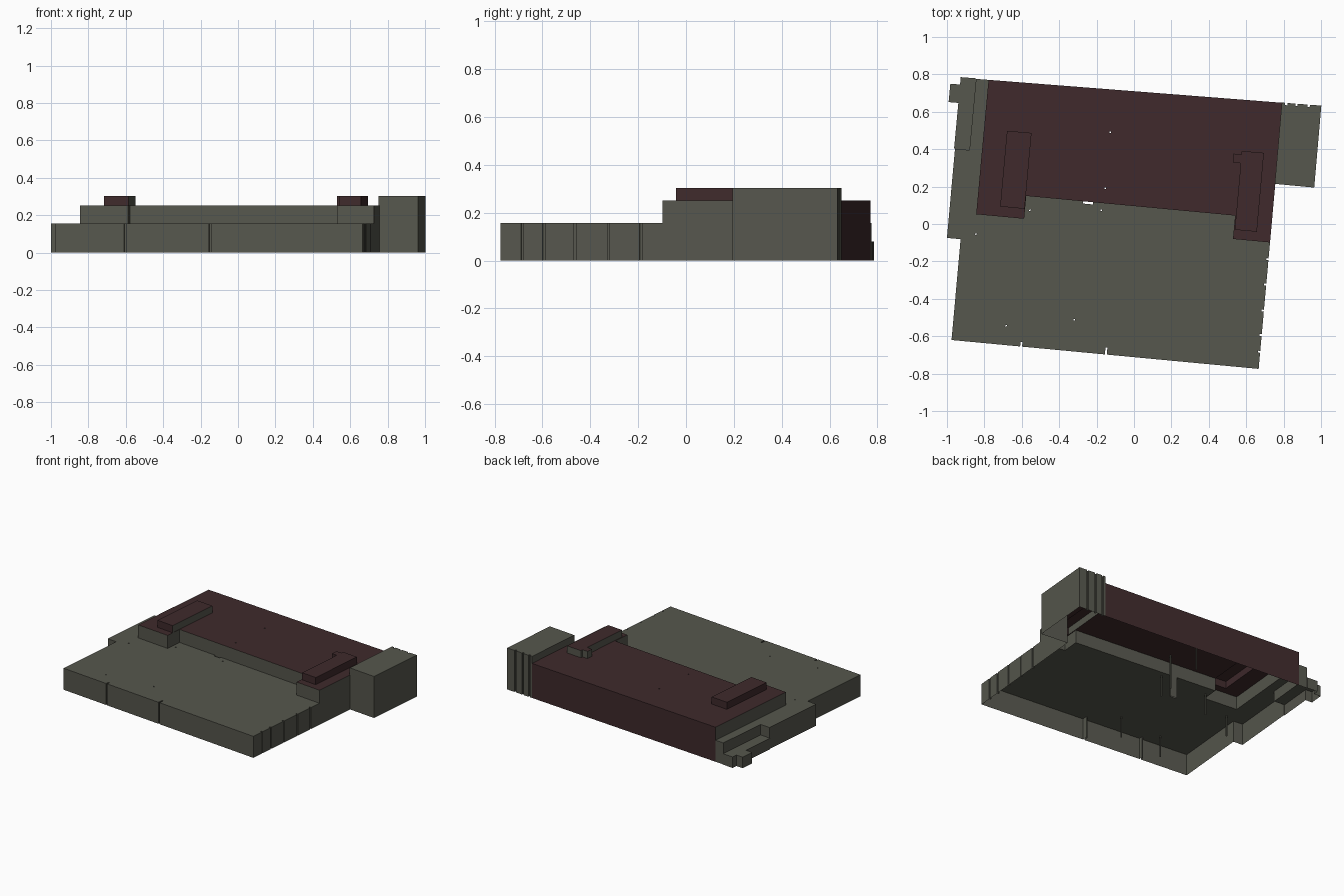
import bpy

if "Cube" in bpy.data.objects:
    bpy.data.objects.remove(bpy.data.objects["Cube"])

GREY, RED = 0, 1
mats = []
for name, col in (("warm_grey", (0.094, 0.095, 0.075, 1)), ("dark_maroon", (0.050, 0.023, 0.025, 1))):
    m = bpy.data.materials.new(name)
    m.diffuse_color = col
    m.use_nodes = True
    m.node_tree.nodes["Principled BSDF"].inputs["Base Color"].default_value = m.diffuse_color
    mats.append(m)

# Parts in the building's own plan: name -> (height, roof colour, maroon wall sides)
# sides: S front, E right, N back, W left
PARTS = {
    "low_hall":        (0.157, GREY, ""),
    "side_ledge":      (0.080, GREY, ""),
    "main_hall":       (0.252, RED, "N"),
    "corner_tower":    (0.303, GREY, ""),
    "left_roof_unit":  (0.304, RED, "SNW"),
    "right_roof_unit": (0.304, RED, "SE"),
}

# Footprints (u0, v0, u1, v1); later ones replace earlier ones
AREAS = [
    ("low_hall", -0.912, -0.706, 0.73, 0.1),
    ("low_hall", -0.985, -0.167, -0.80, 0.311),
    ("low_hall", -0.908, 0.30, -0.80, 0.705),
    ("side_ledge", -0.990, 0.311, -0.908, 0.708),
    ("side_ledge", -1.042, 0.565, -0.990, 0.667),
    ("main_hall", -0.841, 0.095, 0.73, 0.705),
    ("main_hall", -0.841, -0.027, -0.585, 0.095),
    ("main_hall", 0.532, -0.03, 0.73, 0.095),
    ("corner_tower", 0.727, 0.283, 0.938, 0.706),
    ("left_roof_unit", -0.718, 0.026, -0.587, 0.435),
    ("right_roof_unit", 0.537, 0.02, 0.655, 0.438),
    ("right_roof_unit", 0.495, 0.373, 0.537, 0.42),
]

# Narrow slots in the outer walls and tiny shafts through the roofs
AREAS += [(None, u, -0.706, u + 0.01, -0.706 + d) for u, d in ((-0.545, 0.025), (-0.092, 0.038))]
AREAS += [(None, 0.718, v, 0.73, v + 0.01) for v in (-0.62, -0.53, -0.40, -0.26, -0.125)]
AREAS += [(None, u, 0.694, u + 0.012, 0.706) for u in (0.745, 0.80, 0.865)]
AREAS.append((None, -0.28, 0.083, -0.228, 0.095))
SHAFTS = [(-0.558, 0.022), (-0.18, 0.057), (-0.833, -0.132), (-0.272, -0.538),
          (-0.63, -0.604), (-0.17, 0.475), (-0.17, 0.176)]
AREAS += [(None, u - 0.004, v - 0.004, u + 0.004, v + 0.004) for u, v in SHAFTS]


def place(u, v, z):
    """Plan position to world: the building is turned by about five degrees."""
    t = min(1, max(0, (v - 0.283) / 0.422))
    return (u + 0.09 * v, v - (0.094 - 0.016 * t) * u, z)


# Split the plan along every footprint edge and find the owner of each cell
us = sorted({a[i] for a in AREAS for i in (1, 3)})
vs = sorted({a[i] for a in AREAS for i in (2, 4)})


def owner(i, j):
    if not (0 <= i < len(us) - 1 and 0 <= j < len(vs) - 1):
        return None
    u, v = (us[i] + us[i + 1]) / 2, (vs[j] + vs[j + 1]) / 2
    for n, u0, v0, u1, v1 in reversed(AREAS):
        if u0 < u < u1 and v0 < v < v1:
            return n
    return None


cells = {(i, j): owner(i, j) for i in range(-1, len(us)) for j in range(-1, len(vs))}
geo = {n: ({}, [], []) for n in PARTS}


def add(name, pts, mat):
    verts, faces, cols = geo[name]
    faces.append([verts.setdefault(p, len(verts)) for p in pts])
    cols.append(mat)


# Roof for each cell, and a wall wherever the neighbour is lower (open underneath)
for (i, j), name in cells.items():
    if not name:
        continue
    h, roof, maroon = PARTS[name]
    c = [(us[i], vs[j]), (us[i + 1], vs[j]), (us[i + 1], vs[j + 1]), (us[i], vs[j + 1])]
    add(name, [place(*p, h) for p in c], roof)
    for k, (side, di, dj) in enumerate((("S", 0, -1), ("E", 1, 0), ("N", 0, 1), ("W", -1, 0))):
        other = cells[(i + di, j + dj)]
        low = PARTS[other][0] if other else 0
        if low < h and other != name:
            a, b = c[k], c[(k + 1) % 4]
            add(name, [place(*a, low), place(*b, low), place(*b, h), place(*a, h)],
                RED if side in maroon else GREY)

# Build one object per part
for name, (verts, faces, cols) in geo.items():
    me = bpy.data.meshes.new(name)
    me.from_pydata(list(verts), [], faces)
    for m in mats:
        me.materials.append(m)
    for p, c in zip(me.polygons, cols):
        p.material_index = c
    me.update()
    bpy.context.collection.objects.link(bpy.data.objects.new(name, me))
